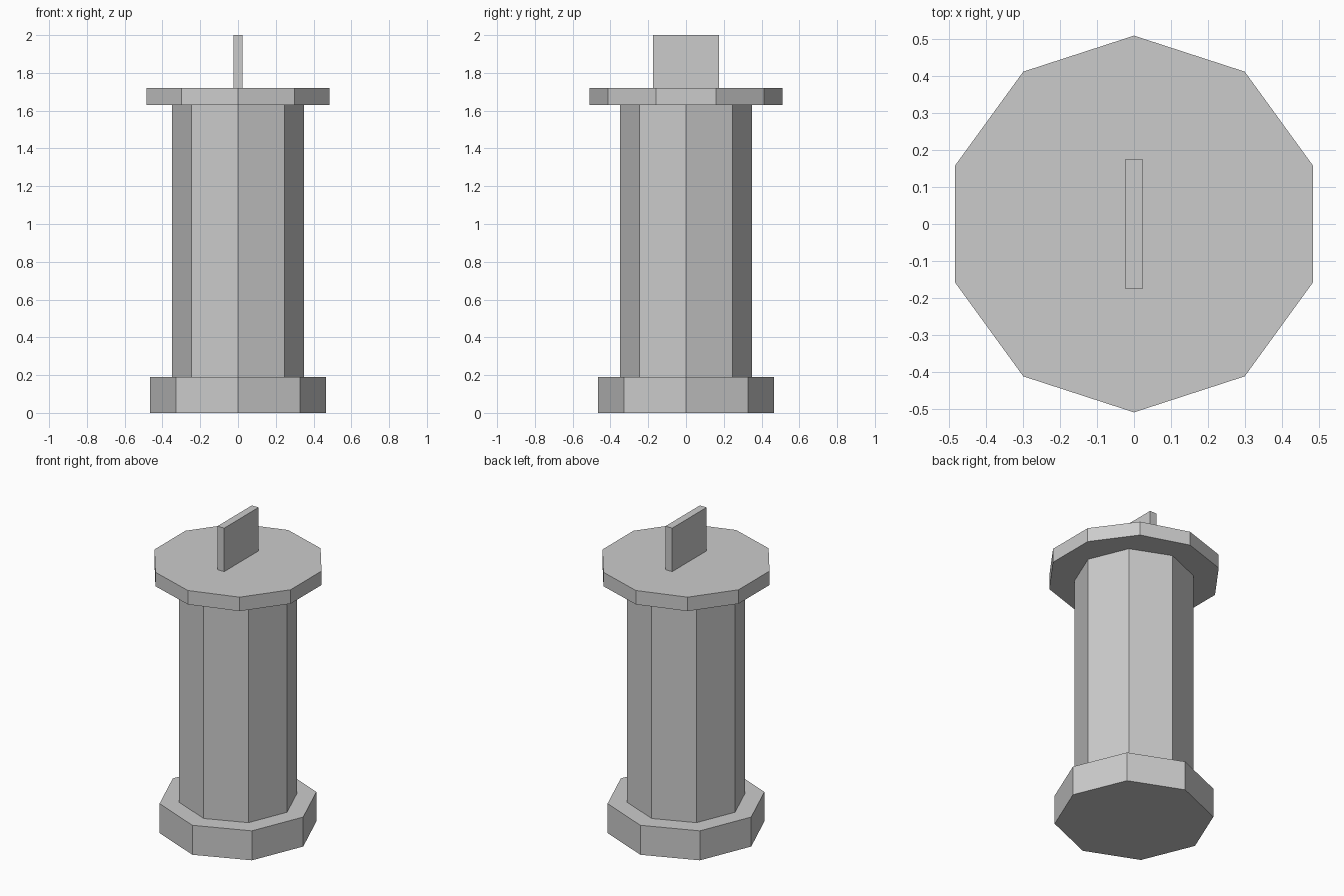
import bpy
from math import sin, cos, tau

if "Cube" in bpy.data.objects:
    bpy.data.objects.remove(bpy.data.objects["Cube"])


def prism(name, outline, z0, z1):
    """Flat-faced prism from a counter-clockwise outline."""
    n = len(outline)
    verts = [(x, y, z) for z in (z0, z1) for x, y in outline]
    faces = [tuple(reversed(range(n))), tuple(range(n, 2 * n))]
    faces += [(i, (i + 1) % n, (i + 1) % n + n, i + n) for i in range(n)]
    mesh = bpy.data.meshes.new(name)
    mesh.from_pydata(verts, [], faces)
    obj = bpy.data.objects.new(name, mesh)
    bpy.context.collection.objects.link(obj)
    return obj


def polygon(sides, radius):
    """Regular polygon with a corner on the +y axis."""
    return [(-radius * sin(tau * i / sides), radius * cos(tau * i / sides))
            for i in range(sides)]


# Octagonal foot and column
prism("base", polygon(8, 0.465), 0.0, 0.19)
prism("column", polygon(8, 0.35), 0.19, 1.63)

# Ten-sided cap plate
prism("cap_plate", polygon(10, 0.51), 1.63, 1.72)

# Thin upright fin on the cap
prism("top_fin", [(-0.024, -0.175), (0.024, -0.175), (0.024, 0.175), (-0.024, 0.175)], 1.72, 2.0)
